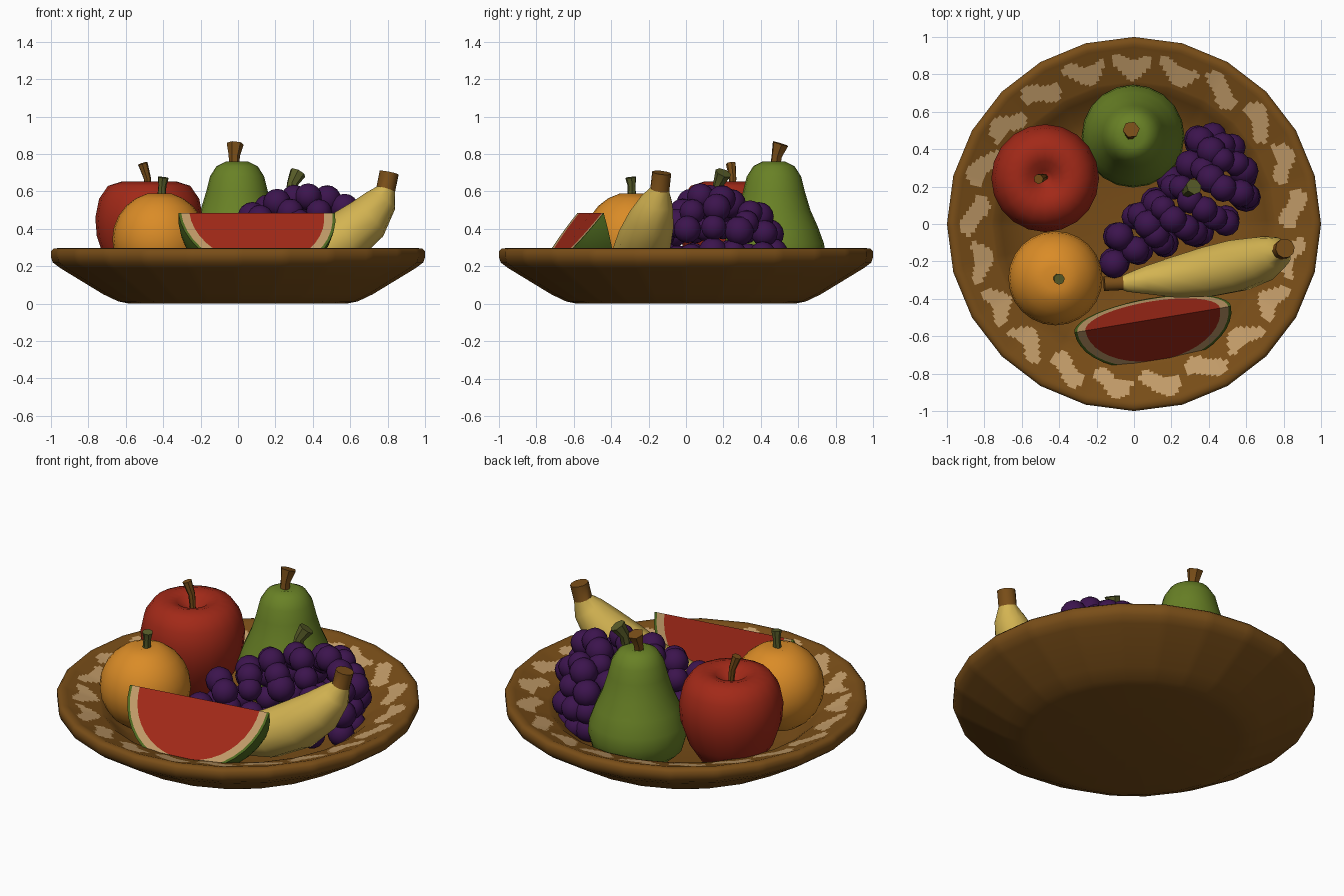
import bpy, bmesh, math, random
from mathutils import Vector

if "Cube" in bpy.data.objects:
    bpy.data.objects.remove(bpy.data.objects["Cube"])

random.seed(4)

def material(name, rgb):
    m = bpy.data.materials.new(name)
    m.diffuse_color = (*rgb, 1)
    m.use_nodes = True
    m.node_tree.nodes["Principled BSDF"].inputs["Base Color"].default_value = m.diffuse_color
    return m

BROWN = material("wood brown", (0.19, 0.075, 0.009))
CREAM = material("cream", (0.54, 0.33, 0.14))
RED = material("red", (0.36, 0.022, 0.009))
ORANGE = material("orange", (0.70, 0.26, 0.02))
PEAR = material("pear green", (0.14, 0.22, 0.019))
PURPLE = material("grape purple", (0.045, 0.007, 0.075))
YELLOW = material("banana yellow", (0.66, 0.46, 0.085))
RIND = material("rind green", (0.075, 0.14, 0.014))
STEM = material("stem green", (0.10, 0.11, 0.022))

def finish(name, bm, mats, angle=40):
    bmesh.ops.remove_doubles(bm, verts=bm.verts, dist=0.0005)
    bmesh.ops.recalc_face_normals(bm, faces=bm.faces)
    me = bpy.data.meshes.new(name)
    bm.to_mesh(me)
    bm.free()
    for m in mats:
        me.materials.append(m)
    me.shade_smooth()
    me.set_sharp_from_angle(angle=math.radians(angle))
    ob = bpy.data.objects.new(name, me)
    bpy.context.collection.objects.link(ob)
    return ob

def add_rings(bm, rings, rule=lambda i, c: 0, closed=True, caps=False):
    """Join successive rings of points; rule(ring index, face centre) -> material."""
    vs = [[bm.verts.new(p) for p in r] for r in rings]
    n = len(vs[0])
    for i in range(len(vs) - 1):
        for j in range(n if closed else n - 1):
            k = (j + 1) % n
            f = bm.faces.new((vs[i][j], vs[i][k], vs[i + 1][k], vs[i + 1][j]))
            f.material_index = rule(i, f.calc_center_median())
    if caps:
        for i, ring in ((0, vs[0]), (len(vs) - 2, vs[-1])):
            f = bm.faces.new(ring)
            f.material_index = rule(i, f.calc_center_median())

def lathe(name, profile, loc, mats, sides=24, rule=lambda i, c: 0, angle=40, sub=1):
    """Revolve a profile; sub splits each flat side for painted details."""
    bm = bmesh.new()
    n, step = sides * sub, 2 * math.pi / sides
    rings = []
    for r, z in profile:
        ring = []
        for j in range(n):
            a = j * step / sub
            k = math.cos(step / 2) / math.cos(a % step - step / 2) if j % sub else 1
            ring.append((loc[0] + r * k * math.cos(a), loc[1] + r * k * math.sin(a), z))
        rings.append(ring)
    add_rings(bm, rings, rule)
    return finish(name, bm, mats, angle)

def tube(name, path, radii, mats, sides=8, rule=lambda i, c: 0, angle=40):
    bm = bmesh.new()
    pts = [Vector(p) for p in path]
    rings = []
    for i, p in enumerate(pts):
        t = (pts[min(i + 1, len(pts) - 1)] - pts[max(i - 1, 0)]).normalized()
        u = t.cross(Vector((0.12, -1, 0))).normalized()
        v = t.cross(u)
        rings.append([p + radii[i] * (u * math.cos(2 * math.pi * j / sides)
                                      + v * math.sin(2 * math.pi * j / sides))
                      for j in range(sides)])
    add_rings(bm, rings, rule, caps=True)
    return finish(name, bm, mats, angle)

# Dish with a painted wavy border on its inner rim
def border(i, c):
    r, a = math.hypot(c.x, c.y), math.atan2(c.y, c.x)
    if c.z < 0.2 or not 0.75 < r < 0.95:
        return 0
    ph = (a / (2 * math.pi) * 21 + 0.2) % 1
    u = abs(ph - 0.5) * 2
    mid = 0.855 + 0.035 * math.cos(ph * 2 * math.pi + 1.2 + math.sin(3 * a))
    half = 0.055 * math.sqrt(max(0, 1 - (u / 0.86) ** 2))
    return 1 if abs(r - mid) < half else 0

dish = [(0, 0), (0.58, 0), (0.64, 0.012), (0.72, 0.05), (0.95, 0.19), (0.99, 0.22),
        (1, 0.25), (1, 0.28), (0.985, 0.295), (0.96, 0.297)]
dish += [(0.945 - 0.013 * i, 0.291 - 0.0045 * i) for i in range(16)]
dish += [(0.71, 0.19), (0.62, 0.11), (0.52, 0.08), (0, 0.07)]
lathe("dish", dish, (0, 0), [BROWN, CREAM], 24, border, 50, sub=10)

# Apple
lathe("apple", [(0, 0.57), (0.04, 0.59), (0.09, 0.635), (0.15, 0.652), (0.22, 0.63),
                (0.268, 0.56), (0.288, 0.46), (0.28, 0.36), (0.24, 0.24),
                (0.17, 0.13), (0.09, 0.09), (0, 0.1)], (-0.475, 0.245), [RED], 20, angle=60)
tube("apple_stem", [(-0.475, 0.25, 0.56), (-0.485, 0.25, 0.67), (-0.51, 0.24, 0.75)],
     [0.016, 0.02, 0.027], [BROWN], 7)

# Orange
lathe("orange", [(0, 0.575)] + [(0.252 * math.sin(a), 0.345 + 0.252 * math.cos(a))
      for a in [math.pi * k / 12 for k in range(1, 13)]], (-0.42, -0.29), [ORANGE], 24, angle=60)
tube("orange_stem", [(-0.41, -0.29, 0.56), (-0.405, -0.29, 0.63), (-0.40, -0.295, 0.675)],
     [0.024, 0.022, 0.03], [STEM], 7)

# Pear
lathe("pear", [(0, 0.745), (0.06, 0.76), (0.11, 0.735), (0.145, 0.68), (0.165, 0.6),
               (0.195, 0.5), (0.235, 0.41), (0.268, 0.32), (0.275, 0.25), (0.25, 0.16),
               (0.17, 0.09), (0, 0.08)], (-0.005, 0.47), [PEAR], 20, angle=60)
tube("pear_stem", [(-0.02, 0.475, 0.72), (-0.02, 0.485, 0.79), (-0.015, 0.505, 0.855)],
     [0.028, 0.03, 0.046], [BROWN], 6)

# Grapes: arched rows from one edge of the bunch to the other
rows = [((-0.11, -0.20), (-0.09, -0.21), 0.28), ((-0.10, -0.06), (0.03, -0.15), 0.38),
        ((0.00, 0.05), (0.18, -0.11), 0.46), ((0.10, 0.13), (0.35, -0.06), 0.53),
        ((0.20, 0.22), (0.50, 0.01), 0.56), ((0.30, 0.33), (0.61, 0.13), 0.55),
        ((0.33, 0.45), (0.60, 0.27), 0.47), ((0.41, 0.46), (0.51, 0.40), 0.37)]
bm = bmesh.new()
def grape(p):
    r = random.uniform(0.066, 0.08)
    s = bmesh.ops.create_uvsphere(bm, u_segments=12, v_segments=8, radius=r)
    bmesh.ops.translate(bm, verts=s["verts"], vec=p)
for a, b, top in rows:
    a, b = Vector((*a, 0)), Vector((*b, 0))
    n = max(1, round(((b - a).length + 1.2 * (top - 0.25)) / 0.105))
    for j in range(n + 1):
        th = math.pi * j / n
        p = (a + b) / 2 + (a - b) / 2 * math.cos(th)
        p.z = 0.26 + (top - 0.26) * math.sin(th) ** 0.8 if 0 < j < n else 0.26
        grape(p + Vector([random.uniform(-0.018, 0.018) for _ in range(3)]))
    for e in (a, b):
        grape(e.lerp((a + b) / 2, 0.12) + Vector((0, 0, 0.16)))
finish("grapes", bm, [PURPLE], 60)
tube("grape_stem", [(0.28, 0.16, 0.55), (0.29, 0.175, 0.64), (0.32, 0.20, 0.70)],
     [0.03, 0.03, 0.045], [STEM], 7)

# Banana with brown ends
tube("banana", [(-0.16, -0.32, 0.23), (-0.06, -0.315, 0.22), (-0.04, -0.315, 0.22),
                (0.07, -0.30, 0.21), (0.22, -0.285, 0.215), (0.40, -0.255, 0.26),
                (0.56, -0.22, 0.345), (0.69, -0.185, 0.45), (0.765, -0.155, 0.55),
                (0.79, -0.14, 0.61), (0.808, -0.13, 0.70)],
     [0.04, 0.04, 0.05, 0.08, 0.115, 0.14, 0.145, 0.125, 0.088, 0.052, 0.052],
     [YELLOW, BROWN], 10, lambda i, c: 1 if i in (0, 9) else 0)

# Melon slice: two half-disc cut faces joined by a spherical rind
centre = Vector((0.10, -0.51, 0.485))
along, across = Vector((0.986, 0.165, 0)), Vector((-0.165, 0.986, 0))
def melon_point(rho, th, a):
    out = across * math.sin(a) - Vector((0, 0, 1)) * math.cos(a)
    return centre + along * (rho * math.cos(th)) + out * (rho * 0.96 * math.sin(th))
arc = [math.pi * j / 20 for j in range(21)]
front, back = math.radians(-39), math.radians(16)
bm = bmesh.new()
for a in (front, back):
    add_rings(bm, [[melon_point(r, t, a) for t in arc] for r in (0.0005, 0.2, 0.365, 0.41, 0.425)],
              lambda i, c: (0, 0, 1, 2)[i], closed=False)
add_rings(bm, [[melon_point(0.425, t, front + (back - front) * k / 6) for t in arc]
               for k in range(7)], lambda i, c: 2, closed=False)
finish("melon_slice", bm, [RED, CREAM, RIND], 35)
